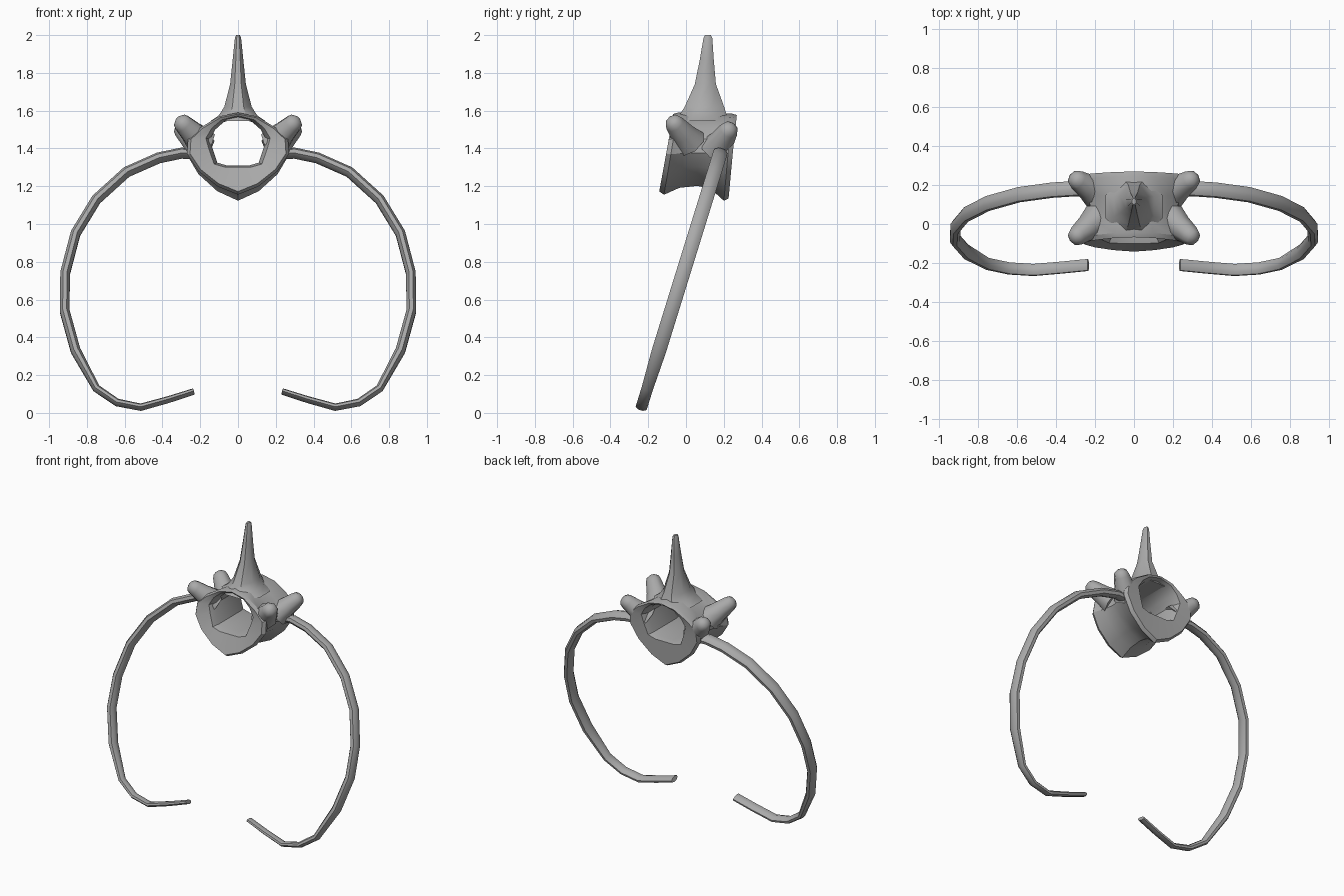
import bpy, bmesh, math
from mathutils import Vector

cube = bpy.data.objects.get("Cube")
if cube:
    bpy.data.objects.remove(cube, do_unlink=True)

bone = bpy.data.materials.new("bone grey")
bone.use_nodes = True
bone.diffuse_color = (0.4, 0.4, 0.4, 1)
bone.node_tree.nodes["Principled BSDF"].inputs["Base Color"].default_value = (0.4, 0.4, 0.4, 1)


def loft(name, rings, loop=False, angle=35):
    """Skin a list of equal rings; loop joins last to first, otherwise ends are capped."""
    bm = bmesh.new()
    vs = [[bm.verts.new(p) for p in ring] for ring in rings]
    n = len(vs[0])
    pairs = list(zip(vs, vs[1:])) + ([(vs[-1], vs[0])] if loop else [])
    for a, b in pairs:
        for i in range(n):
            j = (i + 1) % n
            bm.faces.new((a[i], a[j], b[j], b[i]))
    if not loop:
        bm.faces.new(vs[0])
        bm.faces.new(vs[-1])
    bmesh.ops.recalc_face_normals(bm, faces=bm.faces)
    mesh = bpy.data.meshes.new(name)
    bm.to_mesh(mesh)
    bm.free()
    mesh.materials.append(bone)
    ob = bpy.data.objects.new(name, mesh)
    bpy.context.collection.objects.link(ob)
    bpy.ops.object.select_all(action='DESELECT')
    ob.select_set(True)
    bpy.context.view_layer.objects.active = ob
    bpy.ops.object.shade_smooth_by_angle(angle=math.radians(angle))
    return ob


def oval(c, u, v, ru, rv, n=8):
    return [c + u * ru * math.cos(t) + v * rv * math.sin(t)
            for t in (math.tau * (i + 0.5) / n for i in range(n))]


# Vertebra body: a waisted pentagonal tube, half profiles from bottom to top
OUTER = [(0, 1.155), (0.11, 1.2), (0.21, 1.28), (0.27, 1.37),
         (0.265, 1.45), (0.2, 1.51), (0.1, 1.57), (0, 1.59)]
HOLE = [(0, 1.31), (0.06, 1.31), (0.11, 1.325), (0.135, 1.4),
        (0.148, 1.45), (0.12, 1.5), (0.075, 1.54), (0, 1.56)]


def section(half, y, lean, sx=1, low=1, high=1):
    full = half + [(-x, z) for x, z in half[-2:0:-1]]
    ring = []
    for x, z in full:
        d = z - 1.4
        ring.append(Vector((x * sx, y + lean * d, 1.4 + d * (low if d < 0 else high))))
    return ring


body = [
    section(HOLE, -0.085, 0.16, 1.15, 1.1, 1.08),
    section(OUTER, -0.1, 0.17, 0.94, 0.93, 0.96),
    section(OUTER, -0.075, 0.17),
    section(OUTER, -0.01, 0.1, 0.88, 0.85),
    section(OUTER, 0.06, 0, 0.83, 0.81),
    section(OUTER, 0.14, 0.04, 0.88, 0.87),
    section(OUTER, 0.225, 0.1, 1, 1.13, 0.97),
    section(OUTER, 0.25, 0.1, 0.95, 1.08, 0.93),
    section(HOLE, 0.245, 0.1, 1.15, 1.1, 1.05),
    section(HOLE, 0.2, 0.05),
    section(HOLE, -0.04, 0.1),
]
loft("vertebra_body", body, loop=True, angle=30)

# Spinous process: tall spike flaring into the roof
X, Y, Z = Vector((1, 0, 0)), Vector((0, 1, 0)), Vector((0, 0, 1))
spike = []
for z, front, back, half in [(1.545, -0.06, 0.235, 0.15), (1.575, -0.04, 0.22, 0.105),
                             (1.62, -0.01, 0.205, 0.075), (1.74, 0.045, 0.16, 0.043),
                             (1.87, 0.072, 0.148, 0.029), (1.985, 0.092, 0.14, 0.017),
                             (2.0, 0.1, 0.132, 0.01)]:
    spike.append(oval(Vector((0, (front + back) / 2, z)), X, Y, half * 1.05, (back - front) / 1.9))
loft("spinous_process", spike, angle=40)

# Rib path (x, z) lying in one leaning plane
RIB = [(0.2, 1.37), (0.3, 1.375), (0.42, 1.35), (0.59, 1.275), (0.75, 1.13), (0.86, 0.95),
       (0.915, 0.74), (0.918, 0.54), (0.86, 0.33), (0.75, 0.13), (0.64, 0.055),
       (0.515, 0.03), (0.37, 0.07), (0.235, 0.113)]
lean = Vector((0, 0.31, 1))
across = X.cross(lean).normalized()

for side, label in ((1, "left"), (-1, "right")):
    path = [Vector((side * x, -0.245 + 0.31 * z, z)) for x, z in RIB]
    rings = []
    for i, p in enumerate(path):
        tangent = (path[min(i + 1, len(path) - 1)] - path[max(i - 1, 0)]).normalized()
        thin = 0.028 if i < 9 else 0.021 - 0.0015 * (i - 9)
        rings.append(oval(p, tangent.cross(across), across, thin, 0.041 if i < 9 else 0.033))
    loft(label + "_rib", rings, angle=40)

    # Rounded knobs at the four upper corners
    for y, z, end in ((-0.06, 1.53, "front"), (0.225, 1.495, "back")):
        tip = Vector((side * 0.29, y, z))
        base = Vector((side * 0.19, 0.02 if y < 0 else 0.16, z - 0.1))
        axis = (tip - base).normalized()
        u = axis.cross(Y).normalized()
        v = axis.cross(u)
        knob = [oval(base, u, v, 0.085, 0.09), oval(base.lerp(tip, 0.5), u, v, 0.066, 0.066)]
        for a in (0, 35, 62, 82):
            t = math.radians(a)
            r = 0.052 * math.cos(t)
            knob.append(oval(tip + axis * 0.045 * math.sin(t), u, v, r, r))
        loft(f"{label}_{end}_knob", knob, angle=50)
